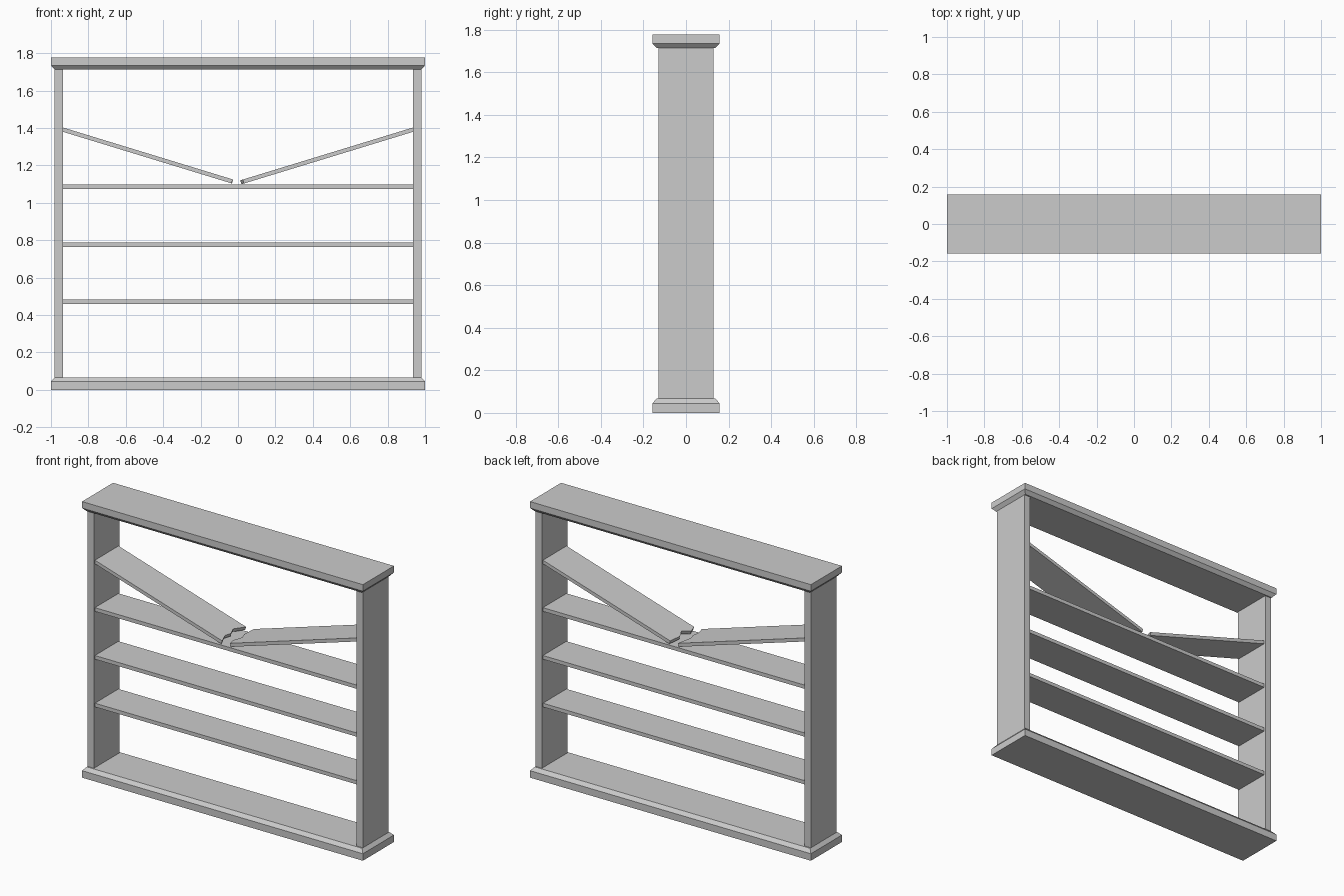
import bpy, bmesh, math
from mathutils import Matrix, Vector

if "Cube" in bpy.data.objects:
    bpy.data.objects.remove(bpy.data.objects["Cube"])


def prism(name, pts, z0, z1, inset_low=0, inset_high=0, chamfer=0.022, matrix=Matrix()):
    """Extrude a plan outline, optionally drawing in the lower or upper rim."""
    rings = [(z0, inset_low)]
    if inset_low:
        rings.append((z0 + chamfer, 0))
    if inset_high:
        rings.append((z1 - chamfer, 0))
    rings.append((z1, inset_high))
    bm = bmesh.new()
    loops = []
    for z, d in rings:
        loops.append([bm.verts.new((x - math.copysign(d, x), y - math.copysign(d, y), z))
                      for x, y in pts])
    bm.faces.new(loops[0][::-1])
    bm.faces.new(loops[-1])
    n = len(pts)
    for a, b in zip(loops, loops[1:]):
        for i in range(n):
            j = (i + 1) % n
            bm.faces.new((a[i], a[j], b[j], b[i]))
    bm.transform(matrix)
    bmesh.ops.recalc_face_normals(bm, faces=bm.faces)
    mesh = bpy.data.meshes.new(name)
    bm.to_mesh(mesh)
    bm.free()
    ob = bpy.data.objects.new(name, mesh)
    bpy.context.collection.objects.link(ob)
    return ob


def rect(x0, x1, y):
    return [(x0, -y), (x1, -y), (x1, y), (x0, y)]


# Chamfered plinth and cap
prism("base", rect(-1, 1, 0.158), 0, 0.067, inset_high=0.02)
prism("top_cap", rect(-1, 1, 0.158), 1.713, 1.777, inset_low=0.02)

# Side panels
prism("left_side", rect(-0.98, -0.935, 0.13), 0.067, 1.713)
prism("right_side", rect(0.935, 0.98, 0.13), 0.067, 1.713)

# Intact shelves
for i, z in enumerate((0.47, 0.777, 1.085)):
    prism(f"shelf_{i + 1}", rect(-0.935, 0.935, 0.12), z - 0.012, z + 0.012)

# Snapped shelf: two sagging halves with jagged ends
tilt = math.radians(17)
jag_left = [(0.948, -0.12), (0.925, -0.06), (0.935, -0.01), (0.915, 0.035), (0.95, 0.12)]
jag_right = [(0.95, -0.12), (0.965, -0.07), (0.93, -0.02), (0.955, 0.03), (0.948, 0.12)]
for name, jag, side in (("broken_shelf_left", jag_left, -1),
                        ("broken_shelf_right", jag_right, 1)):
    outline = [(-side * x, y) for x, y in [(0, -0.12)] + jag + [(0, 0.12)]]
    m = Matrix.Translation(Vector((side * 0.938, 0, 1.392))) @ Matrix.Rotation(-side * tilt, 4, 'Y')
    prism(name, outline, -0.011, 0.011, matrix=m)
